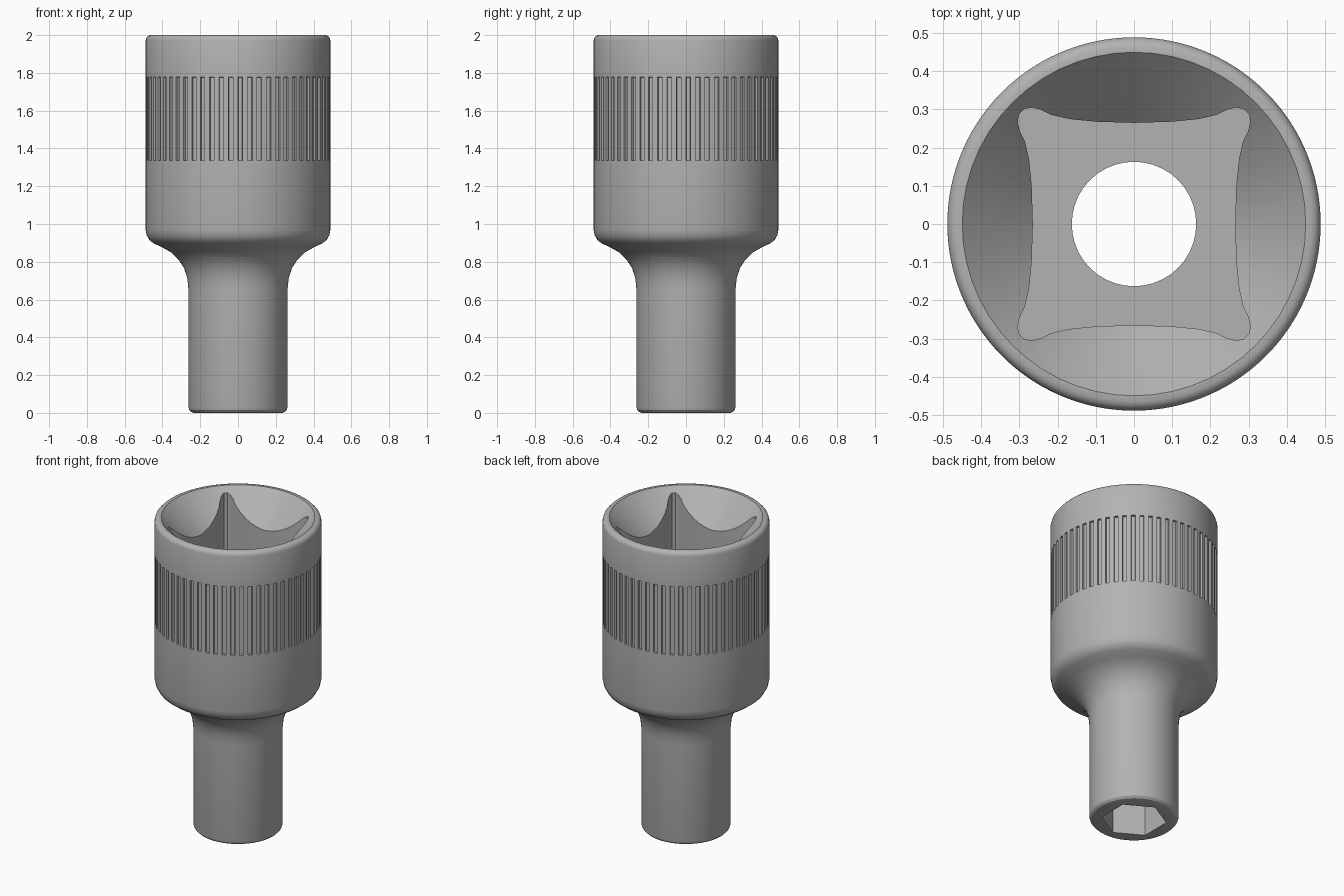
import bpy, bmesh
from math import sin, cos, pi, radians

if "Cube" in bpy.data.objects:
    bpy.data.objects.remove(bpy.data.objects["Cube"])


def make_loft(name, rings):
    """Closed solid from stacked rings of equal length, capped at both ends."""
    bm = bmesh.new()
    loops = [[bm.verts.new(p) for p in ring] for ring in rings]
    n = len(loops[0])
    for a, b in zip(loops, loops[1:]):
        for i in range(n):
            j = (i + 1) % n
            bm.faces.new((a[i], a[j], b[j], b[i]))
    bm.faces.new(loops[0][::-1])
    bm.faces.new(loops[-1])
    bmesh.ops.recalc_face_normals(bm, faces=bm.faces[:])
    mesh = bpy.data.meshes.new(name)
    bm.to_mesh(mesh)
    bm.free()
    obj = bpy.data.objects.new(name, mesh)
    bpy.context.collection.objects.link(obj)
    return obj


def circle(r, z, n, turn=0.0):
    return [(r * cos(2 * pi * i / n + turn), r * sin(2 * pi * i / n + turn), z)
            for i in range(n)]


# Socket body: revolved profile with narrow grooves in the grip band
GROOVES, R, DEPTH = 60, 0.489, 0.012
columns = [(0.0, 0), (0.03, 1), (0.45, 1), (0.48, 0), (0.74, 0)]
angles = [((k + f) * 2 * pi / GROOVES, g) for k in range(GROOVES) for f, g in columns]
profile = [
    (0.232, 0.0, 0), (0.247, 0.004, 0), (0.258, 0.015, 0), (0.262, 0.03, 0),
    (0.262, 0.65, 0), (0.268, 0.71, 0), (0.285, 0.765, 0), (0.315, 0.812, 0),
    (0.355, 0.85, 0), (0.40, 0.876, 0), (0.445, 0.897, 0), (0.469, 0.915, 0),
    (0.483, 0.94, 0), (R, 0.97, 0),
    (R, 1.335, 0), (R, 1.337, 1), (R, 1.776, 1), (R, 1.778, 0),
    (R, 1.972, 0), (0.485, 1.986, 0), (0.476, 1.996, 0), (0.464, 2.0, 0),
]
rings = []
for r, z, band in profile:
    rings.append([((r - DEPTH * g * band) * cos(a), (r - DEPTH * g * band) * sin(a), z)
                  for a, g in angles])
body = make_loft("socket_body", rings)

# Dark steel finish
steel = bpy.data.materials.new("dark_steel")
steel.diffuse_color = (0.45, 0.45, 0.45, 1.0)
steel.use_nodes = True
steel.node_tree.nodes["Principled BSDF"].inputs["Base Color"].default_value = steel.diffuse_color
body.data.materials.append(steel)

# Square drive recess: bowed sides and rounded corner lobes
half = [(0.265, 0.0), (0.268, 0.10), (0.275, 0.17), (0.286, 0.217),
        (0.299, 0.243), (0.305, 0.266), (0.302, 0.287)]
corner = half + [(y, x) for x, y in reversed(half[1:])]
outline = []
for q in range(4):
    c, s = round(cos(q * pi / 2)), round(sin(q * pi / 2))
    outline += [(c * x - s * y, s * x + c * y) for x, y in corner]
drive = make_loft("drive_cutter", [[(x, y, z) for x, y in outline] for z in (1.2, 2.1)])

# Conical lead-in, through bore and hexagonal bolt recess
cone = make_loft("lead_in_cutter", [circle(0.15, 1.70, 56), circle(0.55, 2.10, 56)])
bore = make_loft("bore_cutter", [circle(0.163, 0.2, 40), circle(0.163, 1.5, 40)])
hexagon = make_loft("hex_cutter", [circle(0.191, -0.1, 6, radians(30)),
                                   circle(0.191, 0.5, 6, radians(30))])

# Cut the recesses
bpy.context.view_layer.objects.active = body
body.select_set(True)
for cutter in (cone, drive, bore, hexagon):
    cutter.data.materials.append(steel)
    mod = body.modifiers.new("cut", 'BOOLEAN')
    mod.operation = 'DIFFERENCE'
    mod.solver = 'EXACT'
    mod.object = cutter
    bpy.ops.object.modifier_apply(modifier=mod.name)
    bpy.data.objects.remove(cutter, do_unlink=True)

bpy.ops.object.shade_smooth_by_angle(angle=radians(30))
